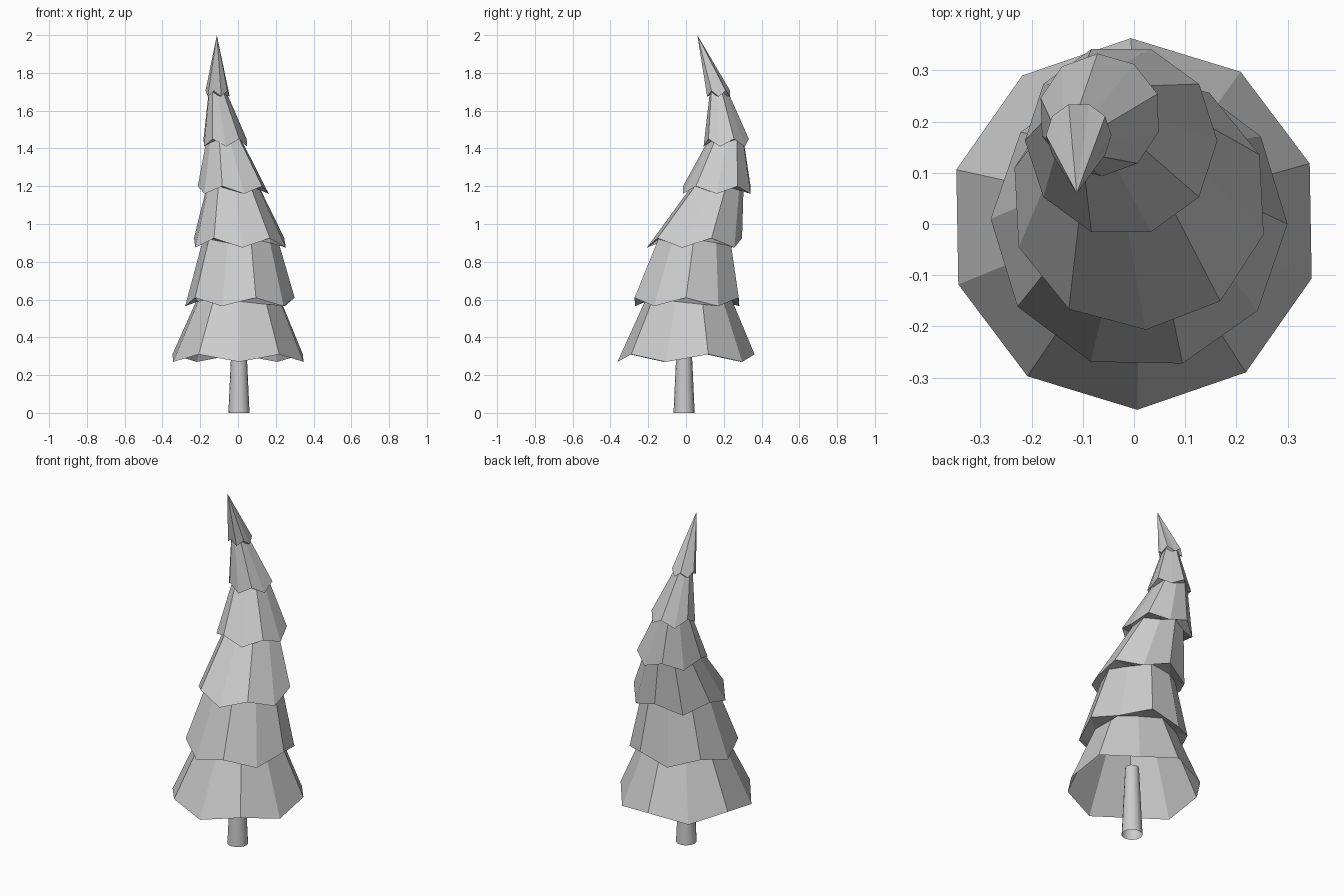
import bpy, bmesh
from math import sin, cos, radians

if "Cube" in bpy.data.objects:
    bpy.data.objects.remove(bpy.data.objects["Cube"])

SIDES = 10

# rim: centre x, y, radius, low z, high z, angle of a low tip; then top: centre x, y, radius, z
TIERS = [
    ((0.00, 0.00, 0.363, 0.27, 0.31, -89), (0.005, 0.010, 0.228, 0.60)),
    ((0.01, 0.005, 0.290, 0.565, 0.61, -37), (0.010, 0.045, 0.200, 0.91)),
    ((0.01, 0.045, 0.252, 0.875, 0.925, -87), (-0.025, 0.160, 0.145, 1.19)),
    ((-0.025, 0.163, 0.188, 1.16, 1.20, 0), (-0.070, 0.213, 0.096, 1.44)),
    ((-0.067, 0.213, 0.120, 1.41, 1.45, -88), (-0.108, 0.173, 0.049, 1.69)),
    ((-0.108, 0.173, 0.064, 1.675, 1.705, 0), None),
]
TIP = (-0.112, 0.06, 2.0)


def ring(bm, cx, cy, r, z_even, z_odd, phase, n):
    verts = []
    for i in range(n):
        a = radians(phase + 360 * i / n)
        verts.append(bm.verts.new((cx + r * cos(a), cy + r * sin(a), z_odd if i % 2 else z_even)))
    return verts


def bridge(bm, lower, upper, shift=0):
    n = len(lower)
    for i in range(n):
        j = (i + 1) % n
        bm.faces.new((lower[i], lower[j], upper[(j + shift) % n], upper[(i + shift) % n]))


def finish(bm, name):
    mesh = bpy.data.meshes.new(name)
    bm.to_mesh(mesh)
    bm.free()
    obj = bpy.data.objects.new(name, mesh)
    bpy.context.collection.objects.link(obj)
    return obj


# foliage: one flat-faced shell of stacked zigzag skirts, open at the bottom
bm = bmesh.new()
last_top, last_phase = None, 0
for (cx, cy, r, low, high, phase), top in TIERS:
    rim = ring(bm, cx, cy, r, low, high, phase, SIDES)
    if last_top:
        # underside of the overhang, joined to the nearest corners of the new rim
        bridge(bm, last_top, rim, round((last_phase - phase) / 36))
    if top:
        tx, ty, tr, tz = top
        last_top, last_phase = ring(bm, tx, ty, tr, tz - 0.01, tz + 0.01, phase, SIDES), phase
        bridge(bm, rim, last_top)
    else:
        tip = bm.verts.new(TIP)
        for i in range(SIDES):
            bm.faces.new((rim[i], rim[(i + 1) % SIDES], tip))
finish(bm, "foliage")

# trunk: open tapered tube ending inside the lowest skirt
bm = bmesh.new()
bridge(bm, ring(bm, 0.005, -0.01, 0.056, 0, 0, 0, 16),
       ring(bm, 0.005, -0.01, 0.037, 0.41, 0.41, 0, 16))
trunk = finish(bm, "trunk")
for p in trunk.data.polygons:
    p.use_smooth = True
